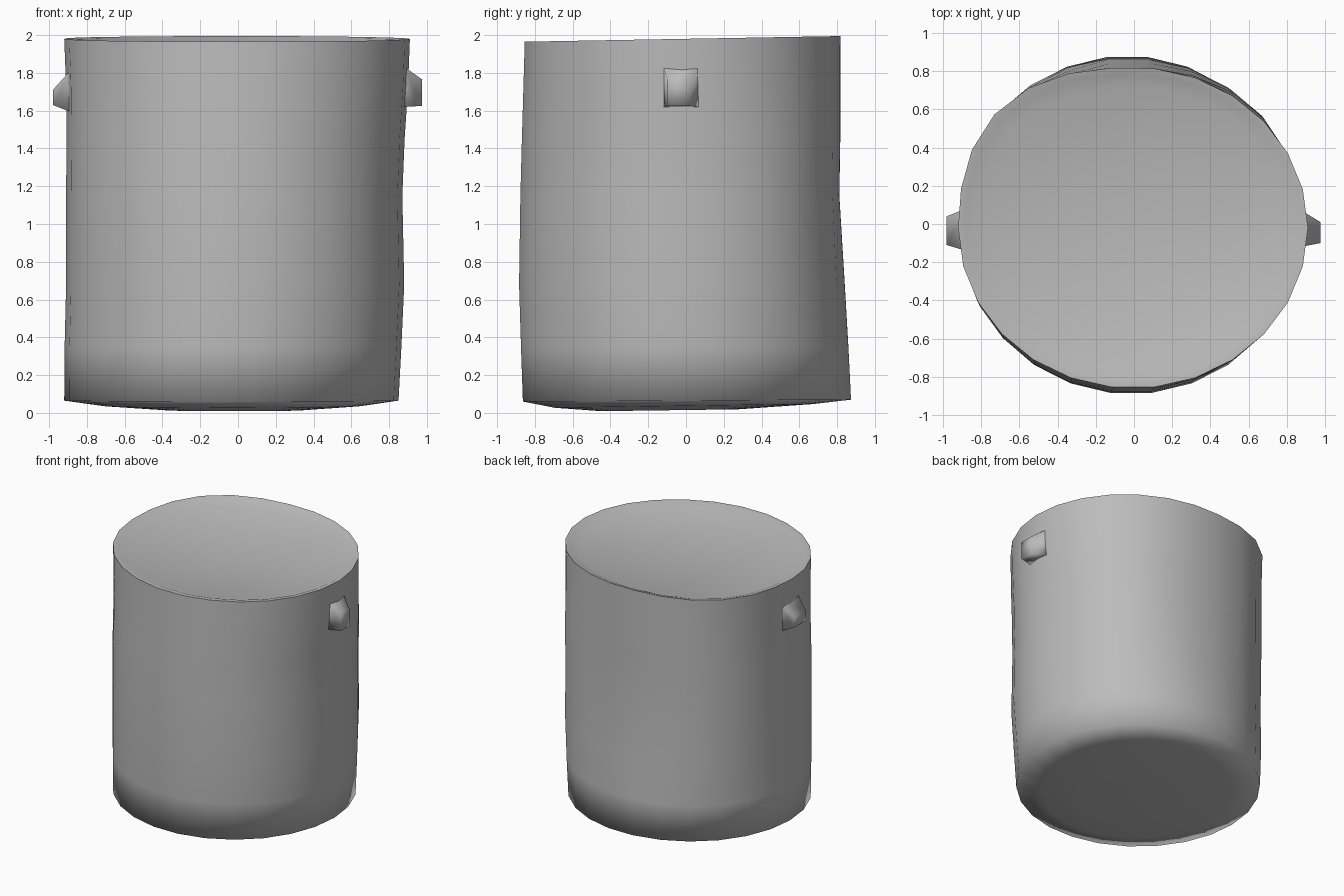
import bpy, bmesh, math

if "Cube" in bpy.data.objects:
    bpy.data.objects.remove(bpy.data.objects["Cube"])

metal = bpy.data.materials.new("plain_grey")
metal.diffuse_color = (0.5, 0.5, 0.5, 1)
metal.use_nodes = True
metal.node_tree.nodes["Principled BSDF"].inputs["Base Color"].default_value = metal.diffuse_color


def finish(bm, name, angle):
    bmesh.ops.recalc_face_normals(bm, faces=bm.faces[:])
    mesh = bpy.data.meshes.new(name)
    bm.to_mesh(mesh)
    bm.free()
    mesh.materials.append(metal)
    obj = bpy.data.objects.new(name, mesh)
    bpy.context.collection.objects.link(obj)
    bpy.ops.object.select_all(action='DESELECT')
    obj.select_set(True)
    bpy.context.view_layer.objects.active = obj
    bpy.ops.object.shade_smooth_by_angle(angle=math.radians(angle))
    return obj


# Can body: dented stack of ovals, each
# (x min, x max, y min, y max, z, tilt in y, bulge at back right, bulge at back left)
SEGMENTS = 26
rings = [
    (-0.38, 0.34, -0.45, 0.28, 0.014, 0.005, 0, 0),
    (-0.72, 0.66, -0.70, 0.68, 0.037, 0.01, 0, 0),
    (-0.92, 0.85, -0.87, 0.88, 0.065, 0.005, 0, 0),
    (-0.918, 0.865, -0.88, 0.865, 0.35, 0.0, 0.01, 0.02),
    (-0.91, 0.88, -0.89, 0.845, 0.68, 0.0, 0.02, 0.035),
    (-0.91, 0.87, -0.883, 0.815, 1.15, 0.0, 0.04, 0.055),
    (-0.908, 0.882, -0.875, 0.82, 1.45, 0.0, 0.03, 0.055),
    (-0.91, 0.90, -0.867, 0.82, 1.72, 0.0, 0.01, 0.055),
    (-0.92, 0.91, -0.86, 0.82, 1.98, 0.015, 0, 0.055),
    (-0.885, 0.875, -0.825, 0.785, 1.975, 0.01, 0, 0.05),
    (-0.83, 0.82, -0.77, 0.72, 1.95, 0.005, 0, 0.03),
]
bm = bmesh.new()
loops = []
for x0, x1, y0, y1, z, tilt, bulge_right, bulge_left in rings:
    loop = []
    for i in range(SEGMENTS):
        a = 2 * math.pi * i / SEGMENTS
        c, s = math.cos(a), math.sin(a)
        bulge = 0
        if s > 0:
            bulge = (bulge_right if c > 0 else bulge_left) * math.sin(2 * a) ** 2
        loop.append(bm.verts.new(((x0 + x1) / 2 + ((x1 - x0) / 2 + bulge) * c,
                                  (y0 + y1) / 2 + ((y1 - y0) / 2 + bulge) * s,
                                  z + tilt * s)))
    loops.append(loop)
for lo, hi in zip(loops, loops[1:]):
    for i in range(SEGMENTS):
        j = (i + 1) % SEGMENTS
        bm.faces.new((lo[i], lo[j], hi[j], hi[i]))
bm.faces.new(loops[0][::-1])
bm.faces.new(loops[-1])
finish(bm, "can_body", 88)


# Handle lugs: small tapered blocks on both sides
def lug(name, side, base, tip):
    bm = bmesh.new()
    for x, y0, y1, z0, z1 in (base, tip):
        for y in (y0, y1):
            for z in (z0, z1):
                bm.verts.new((side * x, y, z))
    bmesh.ops.convex_hull(bm, input=bm.verts[:])
    finish(bm, name, 100)


lug("right_lug", 1, (0.87, -0.12, 0.075, 1.62, 1.84), (0.975, -0.10, 0.01, 1.625, 1.765))
lug("left_lug", -1, (0.88, -0.14, 0.08, 1.59, 1.82), (0.98, -0.11, 0.04, 1.63, 1.71))
